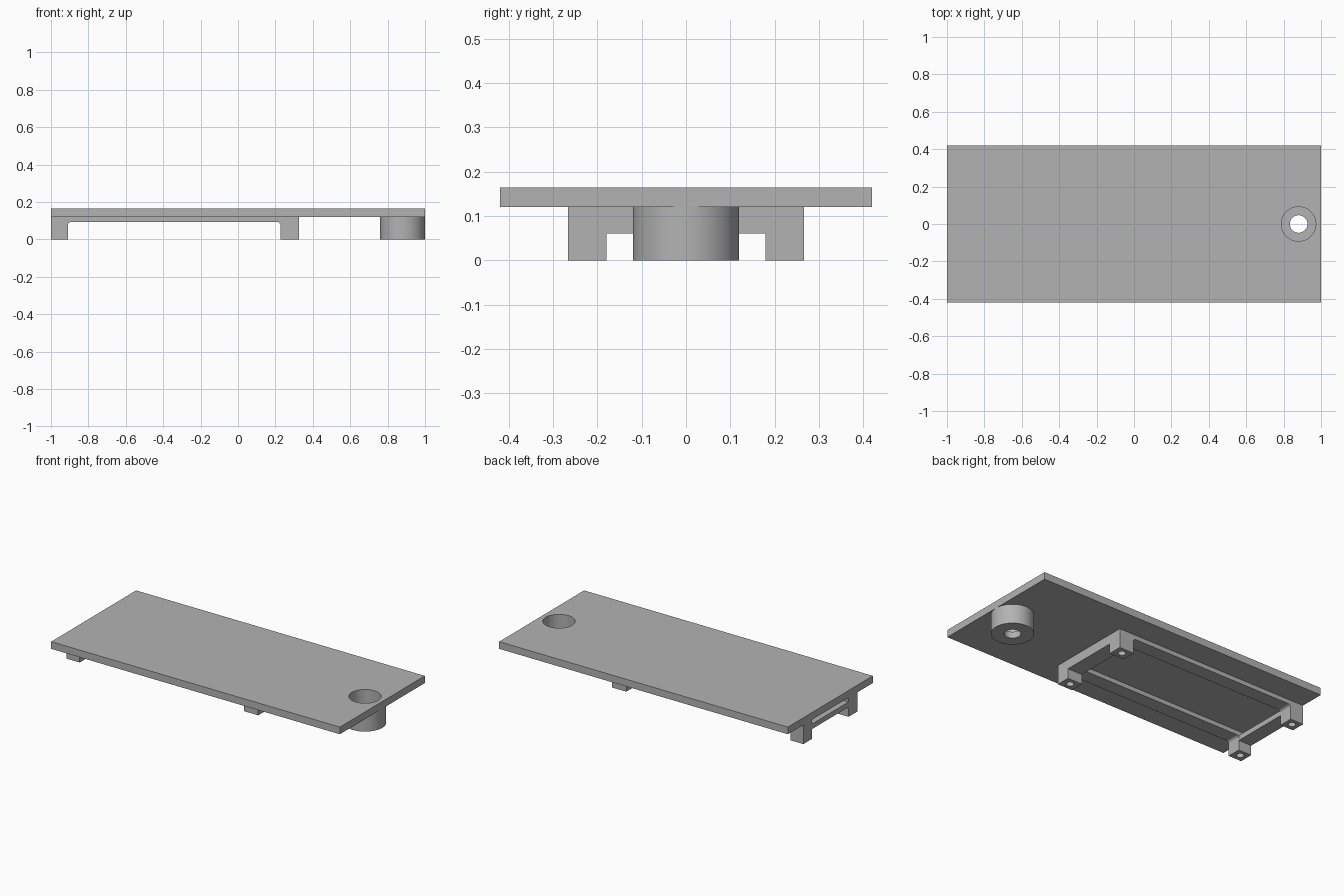
import bpy, bmesh, math

if "Cube" in bpy.data.objects:
    bpy.data.objects.remove(bpy.data.objects["Cube"])

grey = bpy.data.materials.new("plain grey")
grey.diffuse_color = (0.45, 0.45, 0.45, 1)
grey.use_nodes = True
grey.node_tree.nodes["Principled BSDF"].inputs["Base Color"].default_value = grey.diffuse_color


def make(name, bm):
    bmesh.ops.recalc_face_normals(bm, faces=bm.faces[:])
    me = bpy.data.meshes.new(name)
    bm.to_mesh(me)
    bm.free()
    ob = bpy.data.objects.new(name, me)
    bpy.context.collection.objects.link(ob)
    me.materials.append(grey)
    return ob


def box(name, lo, hi):
    bm = bmesh.new()
    bmesh.ops.create_cube(bm, size=1)
    for v in bm.verts:
        v.co = [lo[i] + (v.co[i] + 0.5) * (hi[i] - lo[i]) for i in range(3)]
    return make(name, bm)


def cylinder(name, x, y, z0, z1, r, n):
    bm = bmesh.new()
    bmesh.ops.create_cone(bm, cap_ends=True, segments=n, radius1=r, radius2=r, depth=z1 - z0)
    bmesh.ops.translate(bm, verts=bm.verts[:], vec=(x, y, (z0 + z1) / 2))
    return make(name, bm)


def activate(ob):
    bpy.ops.object.select_all(action='DESELECT')
    ob.select_set(True)
    bpy.context.view_layer.objects.active = ob


def cut(ob, cutter):
    mod = ob.modifiers.new("cut", 'BOOLEAN')
    mod.operation, mod.solver, mod.object = 'DIFFERENCE', 'EXACT', cutter
    activate(ob)
    bpy.ops.object.modifier_apply(modifier=mod.name)
    bpy.data.objects.remove(cutter)


def smooth(ob):
    activate(ob)
    bpy.ops.object.shade_smooth_by_angle(angle=math.radians(30))


Z = 0.12                      # underside of the plate
HOLE_X, BORE = 0.88, 0.092

# Top plate with the round opening
plate = box("top_plate", (-1, -0.42, Z), (1, 0.42, 0.165))
cut(plate, cylinder("cutter", HOLE_X, 0, 0, 0.3, BORE, 64))
smooth(plate)

# Round boss: wide bore above, narrow hole through its floor
profile = [(0.047, 0), (0.12, 0), (0.12, Z), (BORE, Z), (BORE, 0.04), (0.047, 0.04)]
bm = bmesh.new()
N = 64
rings = [[bm.verts.new((HOLE_X + r * math.cos(2 * math.pi * k / N),
                        r * math.sin(2 * math.pi * k / N), z)) for k in range(N)]
         for r, z in profile]
for a, b in zip(rings, rings[1:] + rings[:1]):
    for k in range(N):
        j = (k + 1) % N
        bm.faces.new((a[k], a[j], b[j], b[k]))
smooth(make("round_boss", bm))

# Side rails with legs: arch profile with small fillets, extruded in y
X0, X1, X2, X3 = -1.0, -0.91, 0.227, 0.327
Y0, Y1, RAIL, F = 0.18, 0.267, 0.093, 0.018


def fillet(cx, start, end):
    return [(cx + F * math.cos(math.radians(start + (end - start) * i / 6)),
             RAIL - F + F * math.sin(math.radians(start + (end - start) * i / 6)))
            for i in range(7)]


arch = ([(X0, Z), (X0, 0), (X1, 0)] + fillet(X1 + F, 180, 90)
        + fillet(X2 - F, 90, 0) + [(X2, 0), (X3, 0), (X3, Z)])
for side, s in (("front", -1), ("back", 1)):
    bm = bmesh.new()
    face = bm.faces.new([bm.verts.new((x, s * Y0, z)) for x, z in arch])
    ext = bmesh.ops.extrude_face_region(bm, geom=[face])
    bmesh.ops.translate(bm, vec=(0, s * (Y1 - Y0), 0),
                        verts=[e for e in ext["geom"] if isinstance(e, bmesh.types.BMVert)])
    rail = make(side + "_rail_with_legs", bm)
    # Blind screw holes under the legs
    for x in ((X0 + X1) / 2, (X2 + X3) / 2):
        cut(rail, cylinder("cutter", x, s * (Y0 + Y1) / 2, -0.05, 0.08, 0.022, 32))
    smooth(rail)

# End rails: solid at one end, slotted under the plate at the other
box("inner_end_rail", (X2, -Y0, 0.061), (X3, Y0, Z))
box("outer_end_rail", (X0, -Y0, 0.061), (X1, Y0, RAIL))
